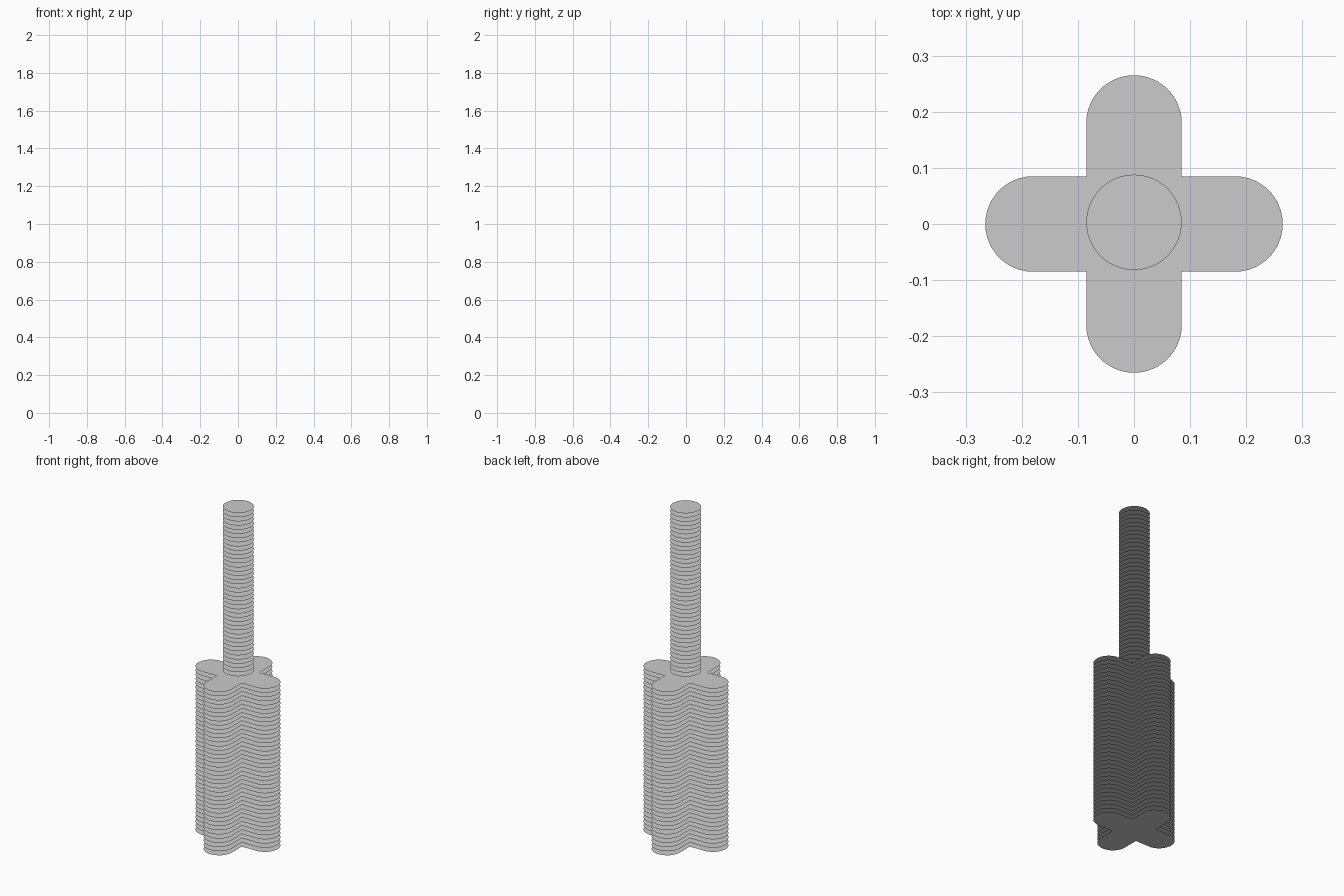
import bpy
from math import sin, cos, pi

if "Cube" in bpy.data.objects:
    bpy.data.objects.remove(bpy.data.objects["Cube"])

R = 0.085          # rounded arm end / round core radius
ARM = 0.18         # distance from centre to the arm end's arc centre
LAYERS = 40        # sheets in each half
STEP = 2.0 / (2 * LAYERS - 1)


def sheet_stack(name, outline, z):
    """A flat sheet repeated upward as separate thin layers."""
    mesh = bpy.data.meshes.new(name)
    mesh.from_pydata([(x, y, 0) for x, y in outline], [], [range(len(outline))])
    obj = bpy.data.objects.new(name, mesh)
    bpy.context.collection.objects.link(obj)
    obj.location.z = z
    arr = obj.modifiers.new("layers", 'ARRAY')
    arr.count = LAYERS
    arr.use_relative_offset = False
    arr.use_constant_offset = True
    arr.constant_offset_displace = (0, 0, STEP)
    return obj


# Cross outline: four round-ended arms, with an inner corner after each
cross = []
for k in range(4):
    c, s = cos(k * pi / 2), sin(k * pi / 2)
    arm = [(ARM + R * cos(a), R * sin(a))
           for a in (-pi / 2 + pi * i / 24 for i in range(25))]
    arm.append((R, R))
    cross += [(x * c - y * s, x * s + y * c) for x, y in arm]

# Round outline
disc = [(R * cos(2 * pi * i / 48), 0.003 + R * sin(2 * pi * i / 48)) for i in range(48)]

# Lower cross-shaped half, upper round half
sheet_stack("cross_layers", cross, 0)
sheet_stack("round_layers", disc, LAYERS * STEP)
